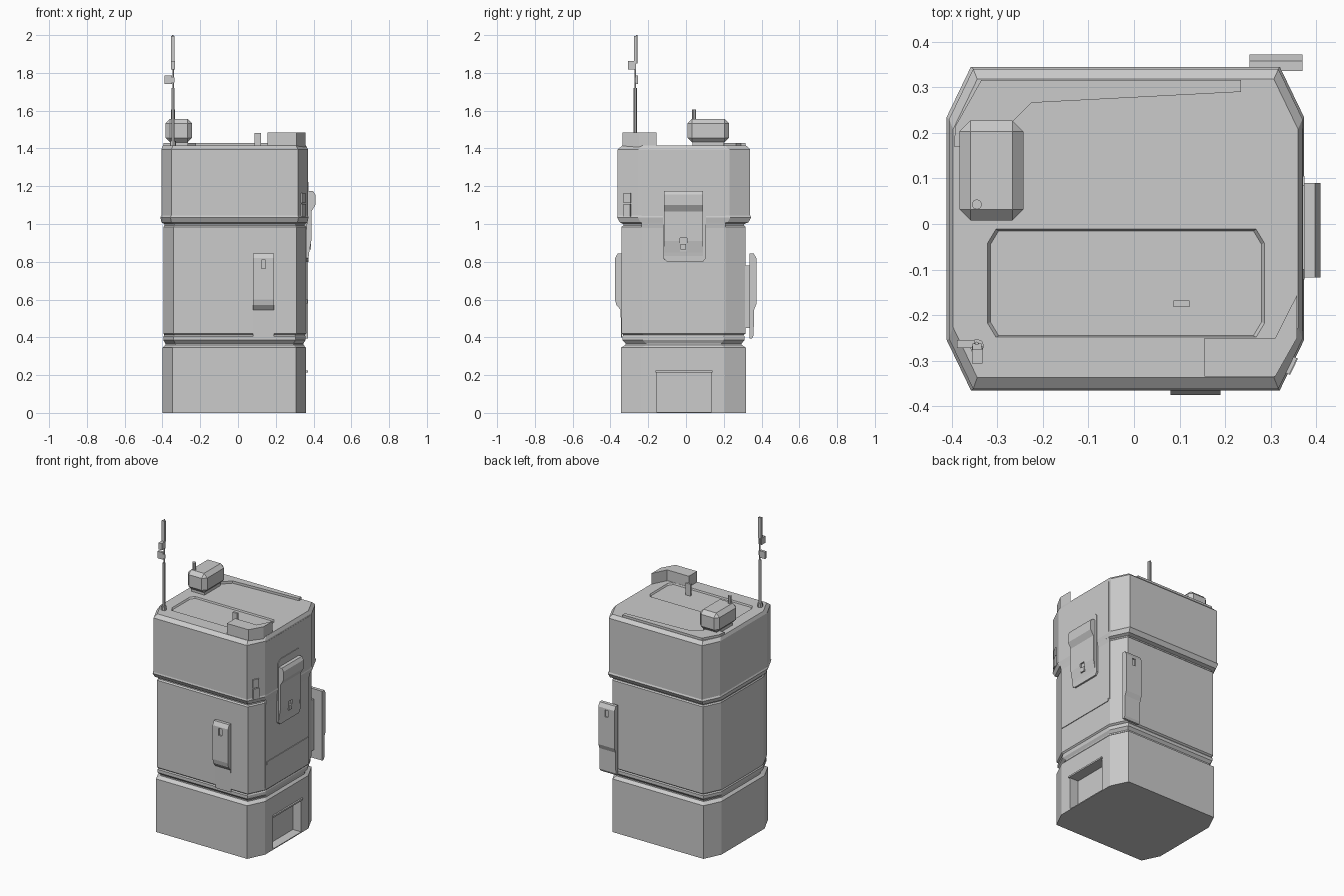
import bpy, bmesh, math
from mathutils import Matrix, Vector

grey = bpy.data.materials.new("concrete grey")
grey.diffuse_color = (0.6, 0.6, 0.6, 1)


def finish(name, bm):
    bmesh.ops.recalc_face_normals(bm, faces=bm.faces)
    me = bpy.data.meshes.new(name)
    bm.to_mesh(me)
    bm.free()
    me.materials.append(grey)
    ob = bpy.data.objects.new(name, me)
    bpy.context.collection.objects.link(ob)
    return ob


def loft(name, rings):
    """Skin a stack of equal-length point loops and cap both ends."""
    bm = bmesh.new()
    loops = [[bm.verts.new(p) for p in r] for r in rings]
    n = len(loops[0])
    for a, b in zip(loops, loops[1:]):
        for i in range(n):
            bm.faces.new((a[i], a[(i + 1) % n], b[(i + 1) % n], b[i]))
    bm.faces.new(loops[0])
    bm.faces.new(loops[-1])
    return finish(name, bm)


def octagon(z, x0, x1, y0, y1, cx=0.053, cy=0.11):
    return [(x0 + cx, y0, z), (x1 - cx, y0, z), (x1, y0 + cy, z), (x1, y1 - cy, z),
            (x1 - cx, y1, z), (x0 + cx, y1, z), (x0, y1 - cy, z), (x0, y0 + cy, z)]


def slab(name, pts, z0, z1):
    return loft(name, [[(x, y, z) for x, y in pts] for z in (z0, z1)])


def prism_x(name, pts, x0, x1):
    """Profile given as (y, z), extruded along x."""
    return loft(name, [[(x, y, z) for y, z in pts] for x in (x0, x1)])


def prism_y(name, pts, y0, y1):
    """Profile given as (x, z), extruded along y."""
    return loft(name, [[(x, y, z) for x, z in pts] for y in (y0, y1)])


def box(name, x0, x1, y0, y1, z0, z1, bevel=0, turn=0):
    bm = bmesh.new()
    bmesh.ops.create_cube(bm, size=1)
    bmesh.ops.scale(bm, vec=(x1 - x0, y1 - y0, z1 - z0), verts=bm.verts)
    if bevel:
        bmesh.ops.bevel(bm, geom=bm.edges[:], offset=bevel, segments=1, affect='EDGES')
    bmesh.ops.rotate(bm, cent=(0, 0, 0), matrix=Matrix.Rotation(turn, 3, 'Z'), verts=bm.verts)
    bmesh.ops.translate(bm, vec=((x0 + x1) / 2, (y0 + y1) / 2, (z0 + z1) / 2), verts=bm.verts)
    return finish(name, bm)


def rod(name, x, y, z0, z1, r, sides=8):
    bm = bmesh.new()
    bmesh.ops.create_cone(bm, cap_ends=True, segments=sides, radius1=r, radius2=r, depth=z1 - z0,
                          matrix=Matrix.Translation((x, y, (z0 + z1) / 2)))
    return finish(name, bm)


def cut(target, cutter):
    mod = target.modifiers.new("cut", 'BOOLEAN')
    mod.operation = 'DIFFERENCE'
    mod.solver = 'EXACT'
    mod.object = cutter
    cutter.hide_render = True
    bpy.context.view_layer.objects.active = target
    bpy.ops.object.modifier_apply(modifier=mod.name)
    bpy.data.objects.remove(cutter, do_unlink=True)


# Tower: ground floor, groove, middle floors, flared upper floors
tower = loft("tower", [octagon(*r) for r in (
    (0.000, -0.40, 0.36, -0.345, 0.317),
    (0.345, -0.40, 0.36, -0.345, 0.317),
    (0.360, -0.385, 0.347, -0.320, 0.295),
    (0.368, -0.385, 0.347, -0.320, 0.295),
    (0.385, -0.395, 0.357, -0.337, 0.310),
    (0.405, -0.395, 0.357, -0.337, 0.310),
    (0.412, -0.390, 0.354, -0.332, 0.305),
    (0.420, -0.395, 0.362, -0.341, 0.315),
    (0.985, -0.395, 0.362, -0.341, 0.315),
    (0.992, -0.390, 0.358, -0.332, 0.308),
    (1.000, -0.390, 0.358, -0.332, 0.308),
    (1.008, -0.405, 0.368, -0.350, 0.330),
    (1.035, -0.411, 0.373, -0.365, 0.345),
    (1.045, -0.406, 0.370, -0.362, 0.340),
    (1.395, -0.406, 0.370, -0.362, 0.340),
    (1.415, -0.397, 0.360, -0.337, 0.318))])
# Doorway and sunken roof panel
cut(tower, box("door_cutter", 0.30, 0.45, -0.155, 0.135, 0.006, 0.215))
cut(tower, loft("roof_cutter", [octagon(1.405, -0.315, 0.28, -0.245, -0.015, 0.018, 0.03),
                                octagon(1.425, -0.327, 0.292, -0.252, -0.008, 0.018, 0.03)]))
box("door_lintel", 0.35, 0.37, -0.162, 0.14, 0.215, 0.225)

# Flat wall on the right side and its ledge
prism_y("right_wall", [(0.32, 0.43), (0.362, 0.43), (0.364, 0.98), (0.371, 1.03),
                       (0.371, 1.385), (0.32, 1.385)], -0.235, 0.21)
box("right_ledge", 0.35, 0.367, -0.225, 0.20, 0.58, 0.60)

# Roof: rear slab, corner parapet, equipment box, vents
slab("rear_roof_slab", [(-0.395, 0.17), (-0.392, 0.215), (-0.335, 0.316), (0.235, 0.316),
                        (0.235, 0.29), (-0.225, 0.266), (-0.32, 0.17)], 1.40, 1.43)
slab("corner_parapet", [(0.155, -0.335), (0.31, -0.335), (0.358, -0.25), (0.358, -0.155),
                        (0.31, -0.25), (0.155, -0.25)], 1.40, 1.485)
box("roof_box", -0.383, -0.243, 0.008, 0.227, 1.432, 1.557, 0.024)
box("roof_box_foot", -0.36, -0.265, 0.035, 0.20, 1.40, 1.45)
rod("roof_box_vent", -0.345, 0.043, 1.54, 1.605, 0.011, 10)
box("roof_post", 0.087, 0.122, -0.182, -0.168, 1.40, 1.482)

# Aerial mast with its boxes and fins
ax, ay = -0.345, -0.268
rod("mast_base", ax, ay, 1.40, 1.44, 0.016)
rod("mast_lower", ax, ay, 1.44, 1.72, 0.009, 6)
rod("mast_middle", ax + 0.002, ay, 1.70, 1.90, 0.004, 6)
rod("mast_tip", ax, ay + 0.006, 1.85, 2.00, 0.004, 6)
box("mast_fin", ax - 0.010, ax + 0.010, ay - 0.008, ay + 0.006, 1.86, 1.995)
box("mast_box_low", -0.388, -0.350, -0.272, -0.255, 1.74, 1.785)
box("mast_box_high", -0.356, -0.333, -0.306, -0.268, 1.818, 1.862)
box("mast_arm", -0.352, -0.335, ay - 0.004, ay + 0.004, 1.75, 1.775)

# Tall wall units on the front and the back
profile = [(0.0, 0.845), (0.022, 0.845), (0.036, 0.82), (0.036, 0.575), (0.024, 0.545),
           (0.022, 0.41), (0.014, 0.395), (0.0, 0.395)]
short = [(0.0, 0.845), (0.022, 0.845), (0.036, 0.82), (0.036, 0.60), (0.030, 0.572),
         (0.007, 0.545), (0.005, 0.40), (0.0, 0.40)]
for name, pts, x0, x1, y, s in (("front", short, 0.08, 0.19, -0.339, -1),
                                ("back", profile, 0.254, 0.37, 0.336, 1)):
    unit = prism_x(name + "_wall_unit", [(y + s * d, z) for d, z in pts], x0, x1)
    mx = (x0 + x1) / 2
    ys = sorted((y + s * 0.028, y + s * 0.05))
    cut(unit, box("slot_cutter", mx - 0.011, mx + 0.011, ys[0], ys[1], 0.765, 0.81))
box("back_unit_bracket", 0.27, 0.31, 0.30, 0.34, 0.45, 0.78)

# Large hooded unit on the right side
loft("side_unit_backplate", [[(x, y, z) for y, z in (
    (-0.122, 0.82), (-0.10, 0.80), (0.09, 0.80), (0.105, 0.82), (0.105, 1.20), (0.085, 1.222),
    (-0.10, 1.222), (-0.122, 1.20))] for x in (0.35, 0.3745)])
hood = prism_y("side_unit_hood", [(0.35, 1.175), (0.397, 1.175), (0.409, 1.155), (0.409, 1.10),
                                  (0.388, 1.065), (0.388, 0.91), (0.377, 0.85), (0.372, 0.81),
                                  (0.35, 0.81)], -0.117, 0.09)
cut(hood, box("hood_cutter", 0.378, 0.43, -0.031, 0.004, 0.79, 0.925))
box("side_unit_latch", 0.36, 0.387, -0.028, 0.001, 0.865, 0.895)

# Small frame on the front right corner face
turn = math.atan2(0.11, 0.053)
for i, (z0, z1, t) in enumerate(((1.04, 1.105, 0.016), (1.11, 1.165, 0.012))):
    box("corner_plate_%d" % (i + 1), 0.344 - 0.02, 0.344 + 0.02, -0.310 - t / 2, -0.310 + t / 2,
        z0, z1, 0, turn)
